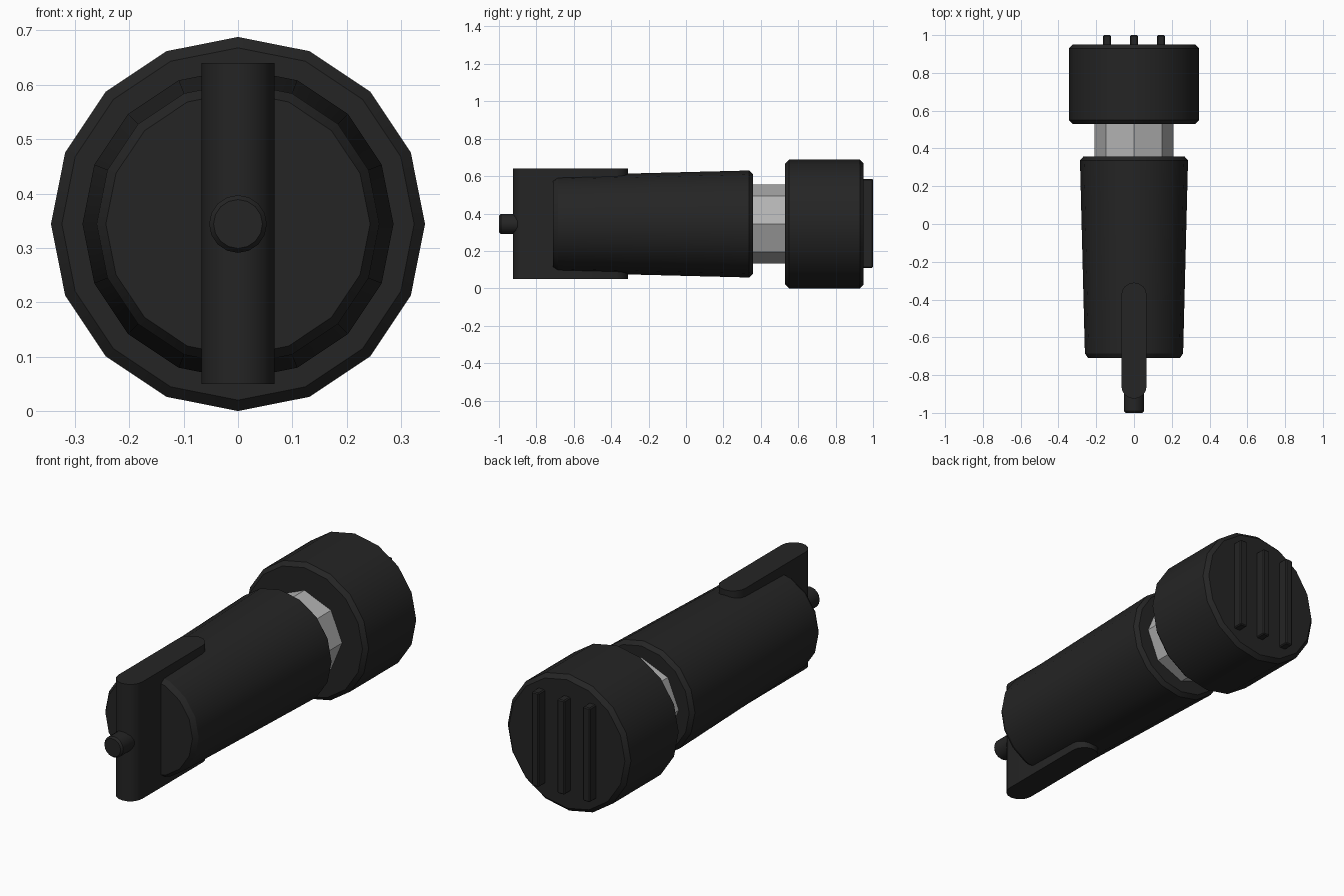
import bpy, bmesh, math

if "Cube" in bpy.data.objects:
    bpy.data.objects.remove(bpy.data.objects["Cube"])

ZC = 0.344  # height of the long axis


def material(name, rgb):
    m = bpy.data.materials.new(name)
    m.diffuse_color = (*rgb, 1)
    m.use_nodes = True
    m.node_tree.nodes["Principled BSDF"].inputs["Base Color"].default_value = m.diffuse_color
    return m


BLACK = material("black_plastic", (0.018, 0.018, 0.018))
GREY = material("grey_metal", (0.45, 0.45, 0.45))


def finish(bm, name, mat, smooth=True):
    bmesh.ops.recalc_face_normals(bm, faces=bm.faces)
    me = bpy.data.meshes.new(name)
    bm.to_mesh(me)
    bm.free()
    ob = bpy.data.objects.new(name, me)
    bpy.context.collection.objects.link(ob)
    me.materials.append(mat)
    if smooth:
        bpy.ops.object.select_all(action='DESELECT')
        ob.select_set(True)
        bpy.context.view_layer.objects.active = ob
        bpy.ops.object.shade_smooth_by_angle(angle=math.radians(30))
    return ob


def turned(name, profile, sides, mat, smooth=True):
    """Solid of revolution about the y axis from (y, radius) points."""
    bm = bmesh.new()
    rings = []
    for y, r in profile:
        rings.append([bm.verts.new((r * math.cos(2 * math.pi * i / sides), y,
                                    ZC + r * math.sin(2 * math.pi * i / sides)))
                      for i in range(sides)])
    for a, b in zip(rings, rings[1:]):
        for i in range(sides):
            j = (i + 1) % sides
            bm.faces.new((a[i], a[j], b[j], b[i]))
    bm.faces.new(rings[0])
    bm.faces.new(rings[-1])
    return finish(bm, name, mat, smooth)


# End cap, neck, tapered body and front nub
turned("end_cap", [(0.53, 0.324), (0.55, 0.344), (0.93, 0.344), (0.95, 0.324)], 16, BLACK)
turned("neck", [(0.30, 0.21), (0.60, 0.21)], 8, GREY, smooth=False)
turned("body", [(-0.71, 0.243), (-0.685, 0.26), (0.337, 0.286), (0.357, 0.268)], 16, BLACK)
turned("front_nub", [(-0.90, 0.053), (-0.99, 0.053), (-1.0, 0.045)], 16, BLACK)

# Flat blade through the body, rounded at both ends
R, Y0, Y1, SEG = 0.067, -0.925, -0.31, 8
outline = [(R * math.cos(math.pi * i / SEG), Y1 - R + R * math.sin(math.pi * i / SEG))
           for i in range(SEG + 1)]
outline += [(-x, Y0 + Y1 - y) for x, y in outline]
bm = bmesh.new()
low = bm.faces.new([bm.verts.new((x, y, 0.05)) for x, y in outline])
top = bmesh.ops.extrude_face_region(bm, geom=[low], use_keep_orig=True)
bmesh.ops.translate(bm, vec=(0, 0, 0.59),
                    verts=[v for v in top["geom"] if isinstance(v, bmesh.types.BMVert)])
finish(bm, "blade", BLACK)

# Three grip ridges on the back of the cap
for k, x in enumerate((-0.143, 0, 0.143)):
    bm = bmesh.new()
    bmesh.ops.create_cube(bm, size=1)
    for v in bm.verts:
        v.co = (x + v.co.x * 0.04, 0.965 + v.co.y * 0.07, 0.347 + v.co.z * 0.475)
    bmesh.ops.bevel(bm, geom=bm.edges[:], offset=0.005, segments=1, affect='EDGES')
    finish(bm, f"grip_ridge_{k + 1}", BLACK, smooth=False)
